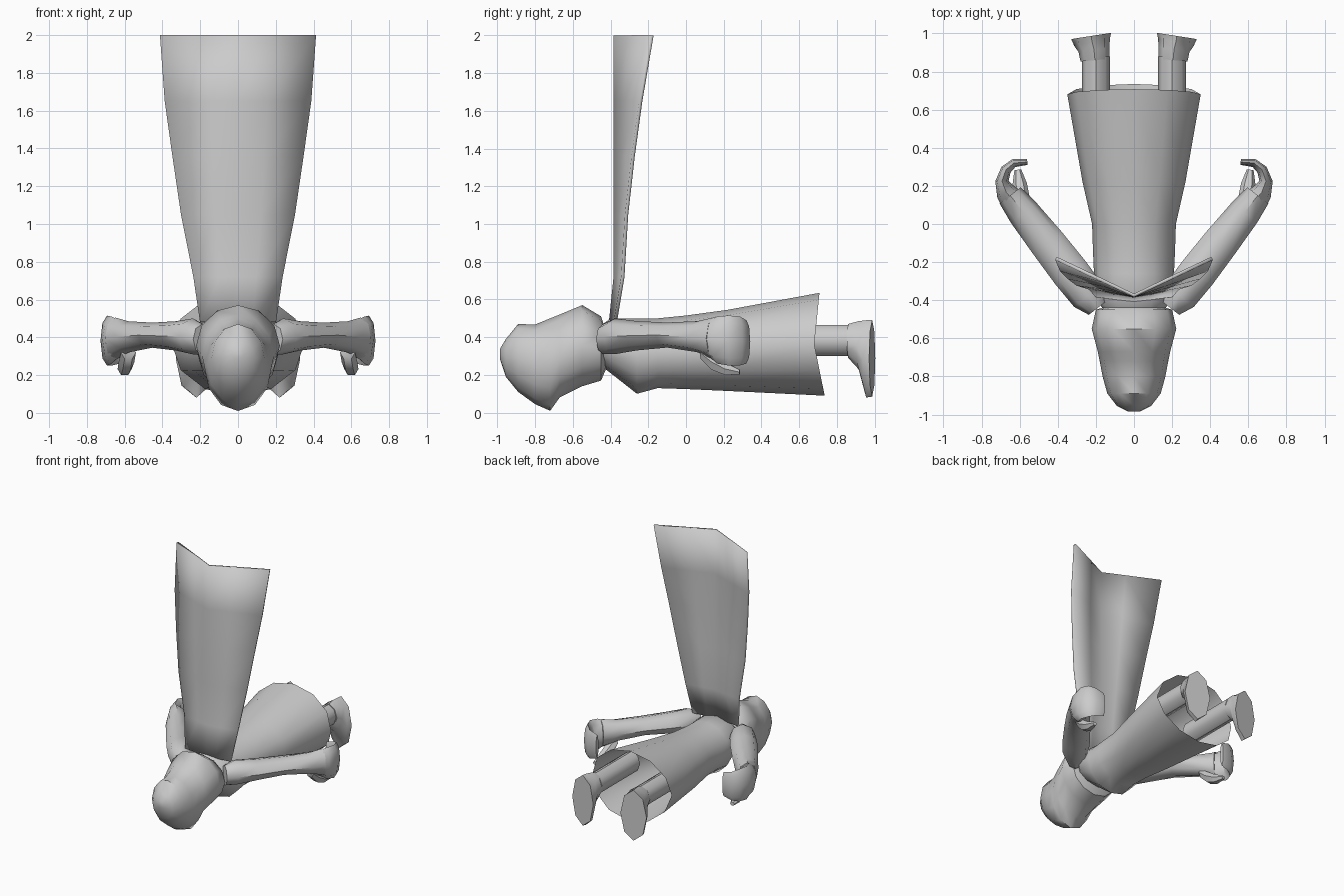
import bpy, bmesh, math
from mathutils import Vector

if "Cube" in bpy.data.objects:
    bpy.data.objects.remove(bpy.data.objects["Cube"])


def finish(name, bm, angle=50, mirror=False):
    bmesh.ops.recalc_face_normals(bm, faces=bm.faces)
    me = bpy.data.meshes.new(name)
    bm.to_mesh(me)
    bm.free()
    ob = bpy.data.objects.new(name, me)
    bpy.context.collection.objects.link(ob)
    bpy.ops.object.select_all(action='DESELECT')
    ob.select_set(True)
    bpy.context.view_layer.objects.active = ob
    bpy.ops.object.shade_smooth_by_angle(angle=math.radians(angle))
    if mirror:
        ob.modifiers.new("Mirror", 'MIRROR')
    return ob


def loft(name, rings, sides=8, cap_end=True, mirror=False, hem=0.0):
    """Skin upright elliptical rings (x, y, z_low, z_high, half_width) that follow a path."""
    bm = bmesh.new()
    loops = []
    for i, (x, y, lo, hi, w) in enumerate(rings):
        a, b = rings[max(i - 1, 0)], rings[min(i + 1, len(rings) - 1)]
        t = Vector((b[0] - a[0], b[1] - a[1])).normalized()
        loop = []
        for k in range(sides):
            ang = 2 * math.pi * k / sides
            c, s = math.cos(ang) * w, math.sin(ang)
            # the open hem reaches further back at the middle
            dy = hem * (abs(s) if s < 0 else abs(s) * 0.5) if i == len(rings) - 1 else 0
            loop.append(bm.verts.new((x + t.y * c, y - t.x * c + dy,
                                      (lo + hi) / 2 + s * (hi - lo) / 2)))
        loops.append(loop)
    for p, q in zip(loops, loops[1:]):
        for k in range(sides):
            n = (k + 1) % sides
            bm.faces.new((p[k], p[n], q[n], q[k]))
    bm.faces.new(loops[0])
    if cap_end:
        bm.faces.new(loops[-1])
    return finish(name, bm, mirror=mirror)


# Robe, hollow at the hem
loft("robe", [(0, -.48, .27, .44, .13), (0, -.40, .21, .50, .20),
              (0, -.26, .10, .50, .21), (0, -.15, .13, .50, .215),
              (0, 0, .125, .515, .22), (0, .22, .115, .545, .27),
              (0, .68, .09, .635, .35)], sides=12, cap_end=False, hem=.055)

# Hooded head, face turned down
loft("head", [(0, -.985, .28, .34, .03), (0, -.955, .19, .39, .09),
              (0, -.89, .11, .47, .14), (0, -.80, .045, .467, .165),
              (0, -.72, .01, .50, .18), (0, -.67, .08, .52, .19),
              (0, -.55, .14, .57, .222), (0, -.45, .17, .51, .20),
              (0, -.42, .24, .42, .11)], sides=12)

# Arms with curled hands and thumbs
loft("arm", [(.19, -.44, .31, .47, .06), (.239, -.377, .31, .50, .095),
             (.331, -.259, .33, .485, .10), (.454, -.10, .345, .478, .095),
             (.58, .06, .32, .485, .085), (.65, .15, .28, .505, .07)], mirror=True)
loft("hand", [(.63, .12, .30, .49, .07), (.67, .165, .26, .51, .055),
              (.693, .225, .25, .515, .035), (.672, .285, .25, .51, .028),
              (.63, .32, .26, .49, .022), (.56, .325, .28, .47, .015)], mirror=True)
loft("thumb", [(.58, .08, .28, .36, .04), (.59, .14, .22, .32, .042),
               (.60, .21, .195, .27, .038), (.61, .285, .20, .23, .018)],
     sides=6, mirror=True)

# Legs and feet with flat soles
loft("leg", [(.2, .40, .30, .465, .073), (.2, .88, .30, .465, .073)], mirror=True)
loft("foot", [(.205, .86, .29, .47, .076), (.21, .915, .23, .485, .082),
              (.22, .955, .08, .49, .096), (.225, .987, .085, .49, .106)], mirror=True)

# Cape standing straight up, folded along the middle: z, half width, y middle, y edge
bm = bmesh.new()
rows = []
for z, w, ym, ye in [(.48, .20, -.40, -.375), (.72, .235, -.375, -.335),
                     (1.05, .30, -.375, -.315), (1.36, .345, -.375, -.28),
                     (1.65, .385, -.375, -.24), (2.0, .41, -.375, -.18)]:
    rows.append([bm.verts.new((f * w, ym + (ye - ym) * abs(f), z))
                 for f in (-1, -.4, 0, .4, 1)])
for p, q in zip(rows, rows[1:]):
    for k in range(4):
        bm.faces.new((p[k], p[k + 1], q[k + 1], q[k]))
cape = finish("cape", bm)
solid = cape.modifiers.new("Thickness", 'SOLIDIFY')
solid.thickness = .018
solid.offset = 0
